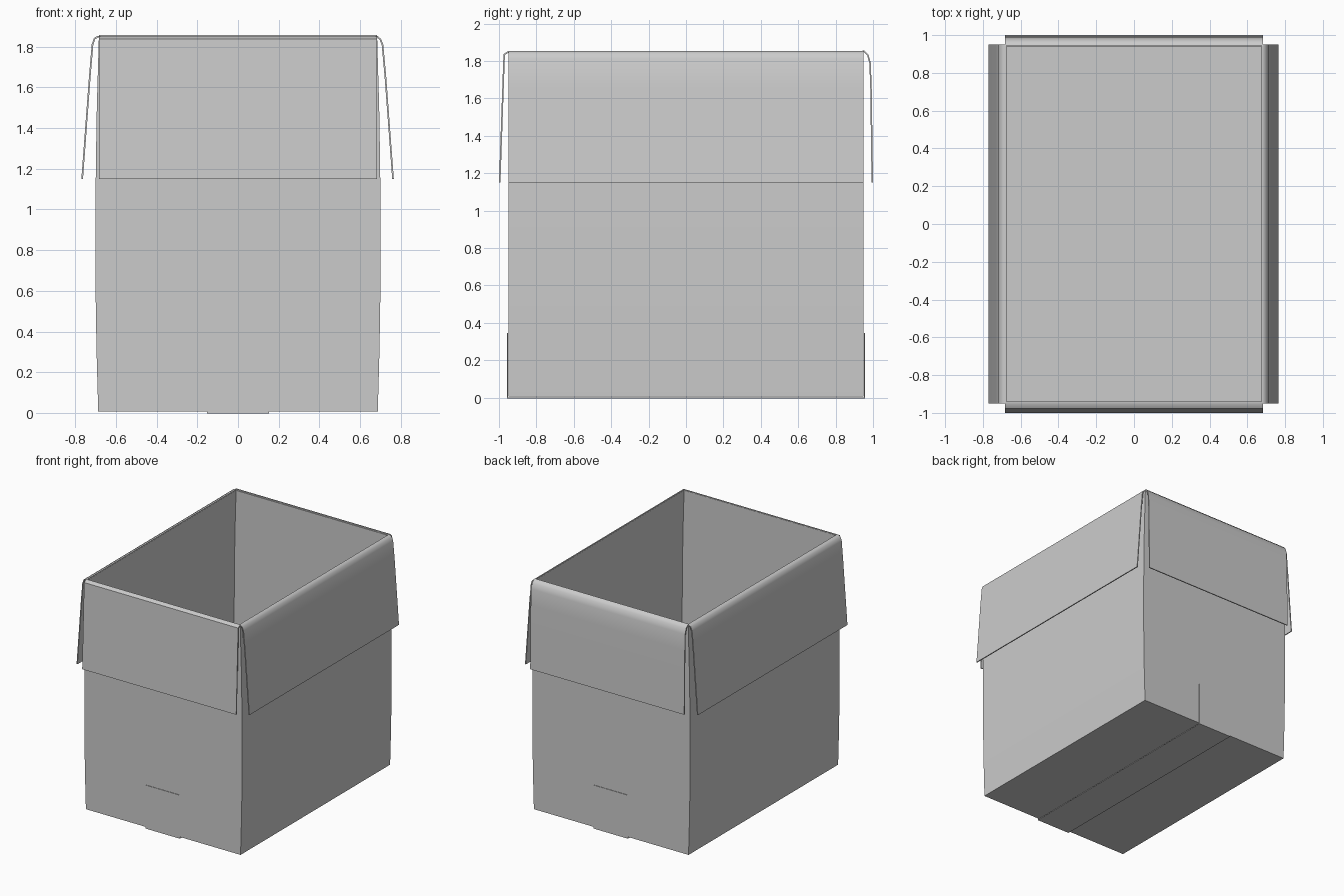
import bpy
import bmesh

old = bpy.data.objects.get("Cube")
if old:
    bpy.data.objects.remove(old, do_unlink=True)

SHEET = 0.008      # card thickness
HALF_Y = 0.949     # outer front and back walls
HALF_X = 0.684     # flap half width on the short sides
RIM = 1.853

card = bpy.data.materials.new("grey card")
card.use_nodes = True
GREY = (0.6, 0.6, 0.6, 1)
card.diffuse_color = GREY
card.node_tree.nodes["Principled BSDF"].inputs["Base Color"].default_value = GREY


def finish(name, bm, thickness, offset, angle):
    """Turn a bmesh sheet into a thick, smoothly shaded object."""
    mesh = bpy.data.meshes.new(name)
    bm.to_mesh(mesh)
    bm.free()
    obj = bpy.data.objects.new(name, mesh)
    bpy.context.collection.objects.link(obj)
    mesh.materials.append(card)
    solid = obj.modifiers.new("thickness", "SOLIDIFY")
    solid.thickness = thickness
    solid.offset = offset
    solid.use_even_offset = True
    bpy.ops.object.select_all(action="DESELECT")
    obj.select_set(True)
    bpy.context.view_layer.objects.active = obj
    bpy.ops.object.modifier_apply(modifier=solid.name)
    bpy.ops.object.shade_smooth_by_angle(angle=angle)
    return obj


def strip(name, profile, half, axis, thickness, offset, flip):
    """Extrude a (distance, z) profile sideways; axis is where distance points."""
    bm = bmesh.new()
    rows = []
    for d, z in profile:
        ends = [(d, s * half, z) if axis == "X" else (s * half, d, z) for s in (-1, 1)]
        rows.append([bm.verts.new(p) for p in ends])
    for a, b in zip(rows, rows[1:]):
        face = [a[0], a[1], b[1], b[0]]
        bm.faces.new(face[::-1] if flip else face)
    return finish(name, bm, thickness, offset, 0.9)


# Open box with slightly bulging long walls
bm = bmesh.new()
sections = [(0.006, 0.687), (0.25, 0.694), (0.5, 0.699), (0.85, 0.701),
            (1.2, 0.699), (1.5, 0.694), (RIM - 0.006, HALF_X)]
rings = []
for z, x in sections:
    corners = [(-x, -HALF_Y), (x, -HALF_Y), (x, HALF_Y), (-x, HALF_Y)]
    rings.append([bm.verts.new((cx, cy, z)) for cx, cy in corners])
bm.faces.new(rings[0][::-1])
for low, high in zip(rings, rings[1:]):
    for i in range(4):
        j = (i + 1) % 4
        bm.faces.new((low[i], low[j], high[j], high[i]))
finish("box_walls", bm, SHEET, -1, 0.6)

# Four flaps folded outwards and down; each profile is the outer surface
flaps = {
    "left_flap": ("X", 1, [(0.677, RIM), (0.686, RIM), (0.703, 1.838),
                           (0.714, 1.812), (0.728, 1.66), (0.766, 1.15)]),
    "right_flap": ("X", -1, [(0.677, RIM), (0.69, RIM), (0.708, 1.843),
                             (0.719, 1.812), (0.732, 1.66), (0.77, 1.15)]),
    "front_flap": ("Y", -1, [(0.943, RIM - 0.002), (0.955, RIM - 0.003),
                             (0.976, 1.837), (1.0, 1.15)]),
    "back_flap": ("Y", 1, [(0.943, RIM + 0.004), (0.955, RIM + 0.002),
                           (0.976, 1.833), (0.988, 1.79), (0.993, 1.66), (1.0, 1.15)]),
}
for name, (axis, side, profile) in flaps.items():
    half = HALF_Y if axis == "X" else HALF_X
    flip = (side > 0) == (axis == "X")
    points = [(side * d, z) for d, z in profile]
    strip(name, points, half, axis, SHEET, -1, flip)

# Sealing tape under the floor and up the front and back walls
tape_y = HALF_Y + 0.003
tape = [(-tape_y, 0.345), (-tape_y, 0), (tape_y, 0), (tape_y, 0.345)]
strip("sealing_tape", tape, 0.152, "Y", 0.004, -1, False)
